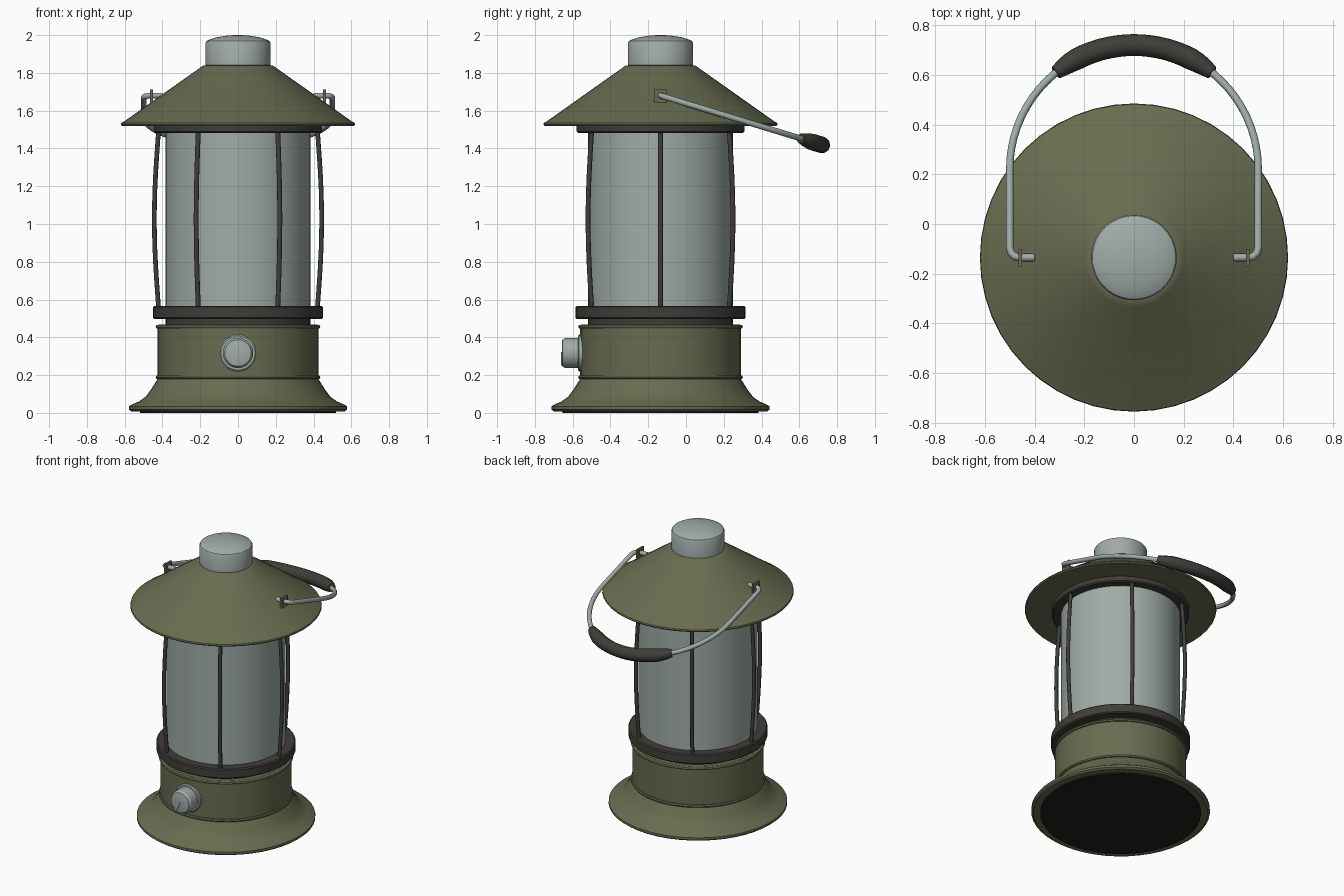
import bpy
import bmesh
from math import sin, cos, pi, radians
from mathutils import Matrix, Vector

if "Cube" in bpy.data.objects:
    bpy.data.objects.remove(bpy.data.objects["Cube"])

CY = -0.135   # lantern axis in y


def material(name, rgb):
    m = bpy.data.materials.new(name)
    m.use_nodes = True
    m.diffuse_color = (*rgb, 1)
    bsdf = m.node_tree.nodes["Principled BSDF"]
    bsdf.inputs["Base Color"].default_value = (*rgb, 1)
    bsdf.inputs["Roughness"].default_value = 0.6
    return m


olive = material("olive paint", (0.14, 0.15, 0.08))
dark = material("dark metal", (0.05, 0.048, 0.04))
pale = material("pale grey", (0.35, 0.41, 0.385))
black = material("black rubber", (0.014, 0.014, 0.013))


def smooth(obj, angle=32):
    bpy.ops.object.select_all(action="DESELECT")
    obj.select_set(True)
    bpy.context.view_layer.objects.active = obj
    bpy.ops.object.shade_smooth_by_angle(angle=radians(angle))


def finish(bm, name, mat):
    bmesh.ops.recalc_face_normals(bm, faces=bm.faces)
    mesh = bpy.data.meshes.new(name)
    bm.to_mesh(mesh)
    bm.free()
    mesh.materials.append(mat)
    obj = bpy.data.objects.new(name, mesh)
    bpy.context.collection.objects.link(obj)
    smooth(obj)
    return obj


def lathe(name, profile, mat, place=Matrix.Translation((0, CY, 0)), segments=48):
    """Spin a closed (radius, height) profile around its axis."""
    bm = bmesh.new()
    pts = [(0, profile[0][1])] + profile + [(0, profile[-1][1])]
    verts = [bm.verts.new((r, 0, z)) for r, z in pts]
    edges = [bm.edges.new(pair) for pair in zip(verts, verts[1:])]
    bmesh.ops.spin(bm, geom=verts + edges, cent=(0, 0, 0), axis=(0, 0, 1),
                   angle=2 * pi, steps=segments)
    bmesh.ops.remove_doubles(bm, verts=bm.verts, dist=0.0005)
    bm.transform(place)
    return finish(bm, name, mat)


def box(name, size, place, mat):
    bm = bmesh.new()
    bmesh.ops.create_cube(bm, size=1)
    bm.transform(place @ Matrix.Diagonal((*size, 1)))
    return finish(bm, name, mat)


def tube(name, points, radius, mat, scales=None):
    """Round rod along a path, converted to a mesh."""
    curve = bpy.data.curves.new(name, "CURVE")
    curve.dimensions = "3D"
    curve.bevel_depth = radius
    curve.bevel_resolution = 3
    curve.use_fill_caps = True
    spline = curve.splines.new("POLY")
    spline.points.add(len(points) - 1)
    for i, p in enumerate(points):
        spline.points[i].co = (*p, 1)
        spline.points[i].radius = scales[i] if scales else 1
    curve.materials.append(mat)
    obj = bpy.data.objects.new(name, curve)
    bpy.context.collection.objects.link(obj)
    bpy.ops.object.select_all(action="DESELECT")
    obj.select_set(True)
    bpy.context.view_layer.objects.active = obj
    bpy.ops.object.convert(target="MESH")
    smooth(bpy.context.object, 40)


# Base: flared foot, drum and two beads
lathe("foot_pad", [(0.52, 0), (0.52, 0.02)], black)
lathe("base_body", [
    (0.515, 0.008), (0.565, 0.008), (0.578, 0.018), (0.578, 0.034), (0.565, 0.043),
    (0.525, 0.06), (0.49, 0.085), (0.46, 0.125), (0.435, 0.165), (0.425, 0.18),
    (0.425, 0.455), (0.415, 0.468)], olive)
for name, z in (("lower_bead", 0.189), ("upper_bead", 0.456)):
    lathe(name, [(0.42, z - 0.011), (0.432, z - 0.008), (0.436, z),
                 (0.432, z + 0.008), (0.42, z + 0.011)], olive)

# Cage: neck, collars, glass and six bowed bars
lathe("neck", [(0.385, 0.46), (0.385, 0.505)], dark)
lathe("lower_collar", [(0.443, 0.498), (0.45, 0.505), (0.45, 0.56), (0.443, 0.567)], dark)
lathe("glass", [(0.385, 0.56), (0.385, 1.49)], pale)
lathe("upper_collar", [(0.435, 1.482), (0.444, 1.489), (0.444, 1.53)], dark)
for k in range(6):
    a = k * pi / 3
    path = []
    for i in range(13):
        t = i / 12
        r = 0.42 + 0.023 * sin(pi * t)
        path.append((r * cos(a), CY + r * sin(a), 0.55 + 0.95 * t))
    tube(f"cage_bar_{k + 1}", path, 0.013, dark)

# Roof and chimney cap
lathe("roof", [(0.60, 1.52), (0.615, 1.52), (0.62, 1.527), (0.617, 1.536),
               (0.60, 1.545), (0.20, 1.828), (0.185, 1.838), (0.165, 1.842)], olive)
lathe("chimney_cap", [(0.172, 1.83), (0.172, 1.958), (0.167, 1.968), (0.155, 1.975),
                      (0.115, 1.988), (0.06, 1.997), (0.02, 2.0)], pale)

# Control knob on the front
knob_place = Matrix.Translation((0, -0.55, 0.317)) @ Matrix.Rotation(pi / 2, 4, "X")
lathe("knob_flange", [(0.097, -0.03), (0.097, 0.016), (0.09, 0.022)], pale, knob_place, 32)
lathe("knob", [(0.08, 0.01), (0.08, 0.09), (0.07, 0.105), (0.064, 0.107)],
      pale, knob_place, 32)
box("knob_pointer", (0.012, 0.075, 0.008),
    knob_place @ Matrix.Rotation(radians(-28), 4, "Z")
    @ Matrix.Translation((0, -0.035, 0.108)), pale)

# Carrying handle: a tilted bail hinged on both sides of the roof
PIVOT = Vector((0, CY, 1.68))
tilt = Matrix.Translation(PIVOT) @ Matrix.Rotation(-0.297, 4, "X")
STRETCH = 1 / cos(0.297)
ARC_Y, ARC_R = 0.355, 0.5


def on_arc(degrees):
    a = radians(degrees)
    return tilt @ Vector((ARC_R * cos(a), (ARC_Y + ARC_R * sin(a)) * STRETCH, 0))


bend = [(0.40, 0), (0.462, 0), (0.48, 0.005), (0.494, 0.018), (0.5, 0.04)]
right_side = [tilt @ Vector((x, y, 0)) for x, y in bend]
left_side = [tilt @ Vector((-x, y, 0)) for x, y in reversed(bend)]
tube("handle_wire", right_side + [on_arc(d) for d in range(0, 181, 5)] + left_side,
     0.0155, pale)

grip = [51 + 78 * i / 20 for i in range(21)]
taper = [0.62, 0.8, 0.92] + [1] * 15 + [0.92, 0.8, 0.62]
tube("handle_grip", [on_arc(d) for d in grip], 0.044, dark, taper)

for side, x in (("left", 0.458), ("right", -0.458)):
    box(f"hinge_plate_{side}", (0.014, 0.07, 0.07),
        Matrix.Translation((x, CY, 1.677)), olive)
